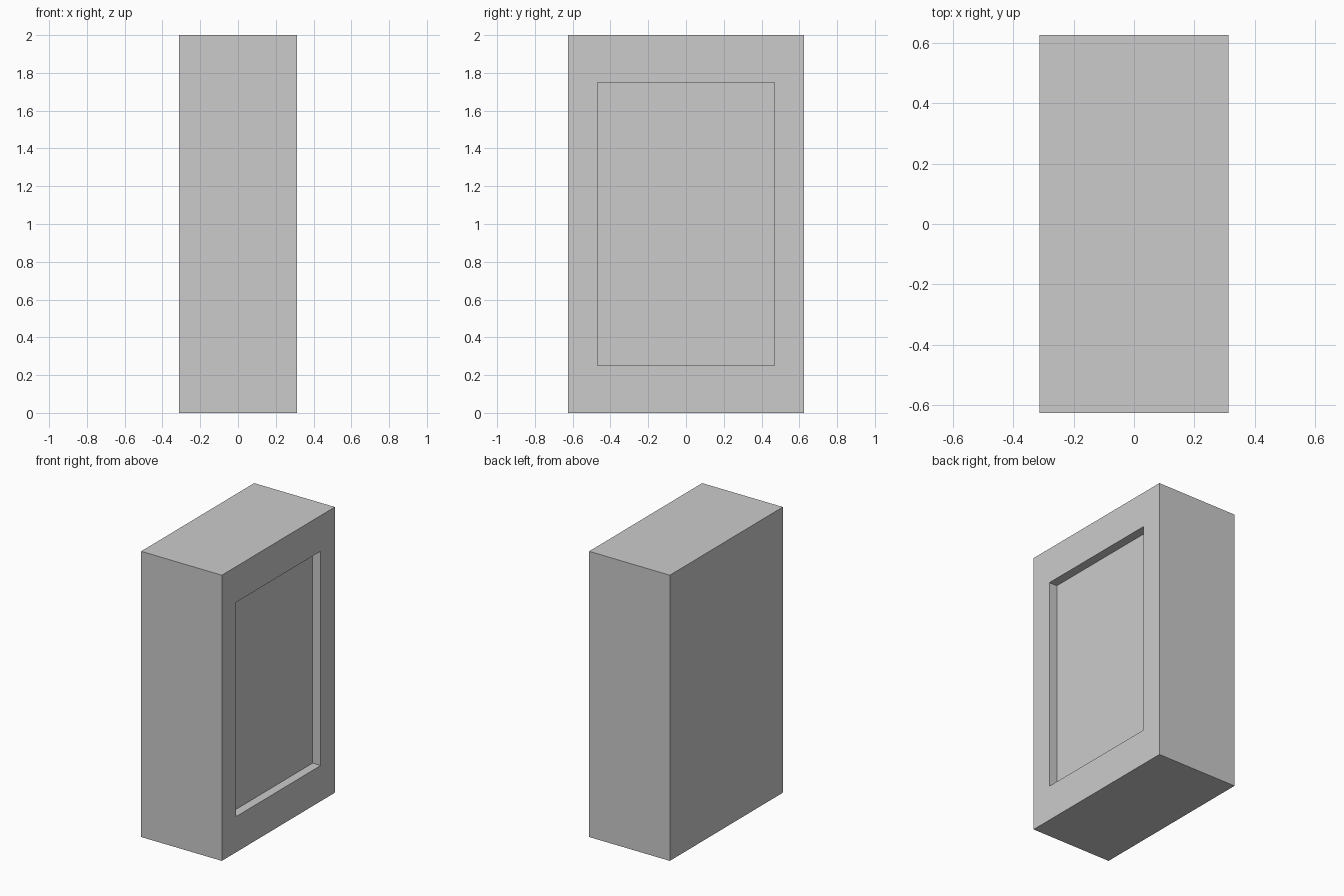
import bpy, bmesh
from mathutils import Matrix, Vector

if "Cube" in bpy.data.objects:
    bpy.data.objects.remove(bpy.data.objects["Cube"])

WIDTH, DEPTH, HEIGHT = 0.625, 1.25, 2.0
OPEN_Y, OPEN_Z, RECESS = 0.9375, 1.5, 0.0625

# Cabinet block standing on the ground
bm = bmesh.new()
size = Matrix.Diagonal((WIDTH, DEPTH, HEIGHT, 1))
bmesh.ops.create_cube(bm, size=1, matrix=Matrix.Translation((0, 0, HEIGHT / 2)) @ size)
bm.normal_update()

# Recessed panel in the +x face: frame first, then the sunken floor
panel = max(bm.faces, key=lambda f: f.normal.x)
bmesh.ops.inset_individual(bm, faces=[panel], thickness=0.1)
for v in panel.verts:
    v.co.y = OPEN_Y / 2 if v.co.y > 0 else -OPEN_Y / 2
    v.co.z = HEIGHT / 2 + (OPEN_Z / 2 if v.co.z > HEIGHT / 2 else -OPEN_Z / 2)
floor = bmesh.ops.extrude_face_region(bm, geom=[panel])["geom"]
bmesh.ops.translate(bm, vec=Vector((-RECESS, 0, 0)),
                    verts=[g for g in floor if isinstance(g, bmesh.types.BMVert)])
if panel.is_valid:
    bmesh.ops.delete(bm, geom=[panel], context='FACES_ONLY')
bmesh.ops.recalc_face_normals(bm, faces=bm.faces[:])

mesh = bpy.data.meshes.new("cabinet_body")
bm.to_mesh(mesh)
bm.free()
bpy.context.collection.objects.link(bpy.data.objects.new("cabinet_body", mesh))
